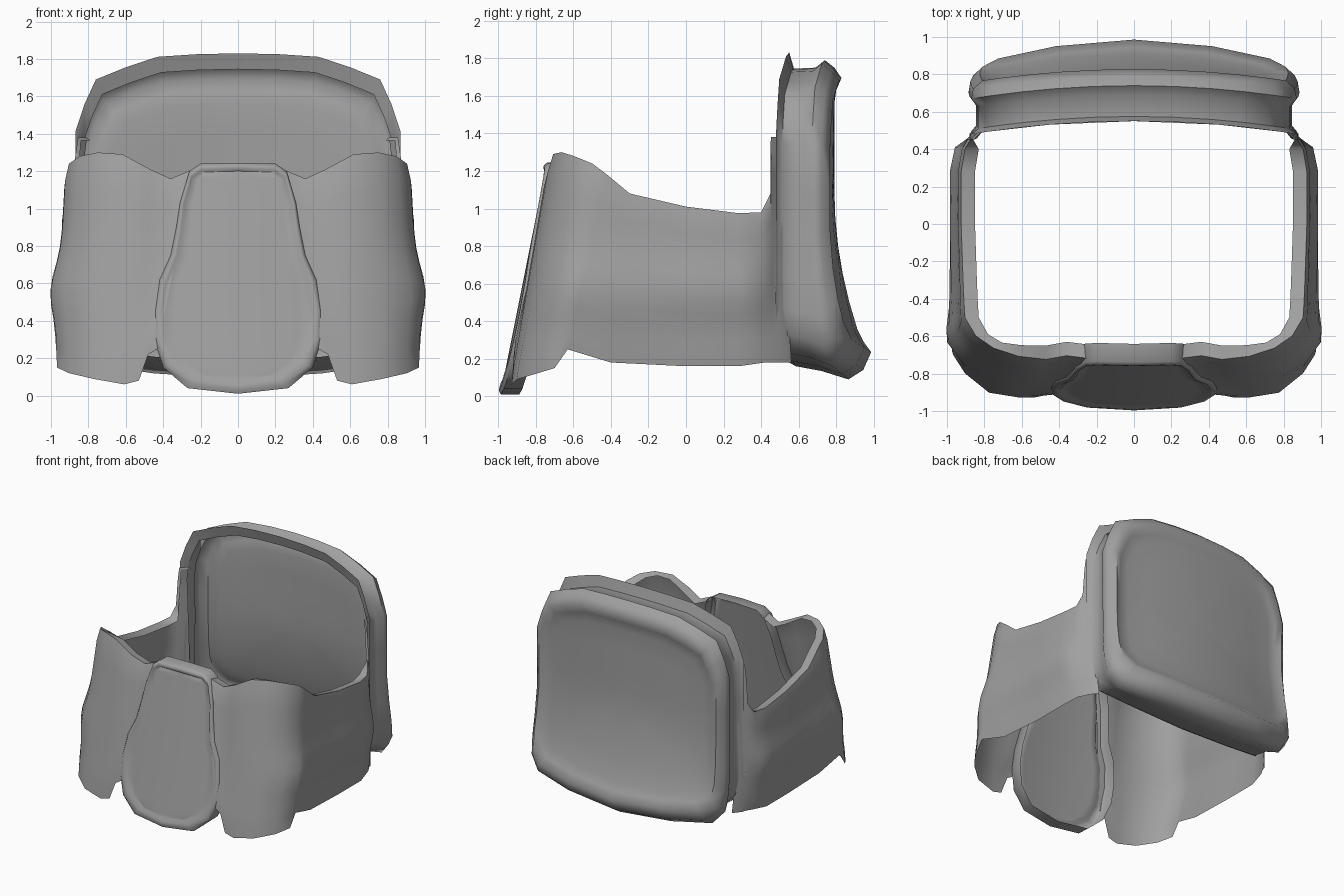
import bpy, bmesh, math

cube = bpy.data.objects.get("Cube")
if cube:
    bpy.data.objects.remove(cube)

grey = bpy.data.materials.new("matte_grey")
grey.use_nodes = True
COLOUR = (0.35, 0.35, 0.35, 1)
grey.diffuse_color = COLOUR
grey.node_tree.nodes["Principled BSDF"].inputs["Base Color"].default_value = COLOUR


def mirrored_sheet(name, rows, angle=60):
    """Skin rows of points that cover the left half, then mirror to the right."""
    bm = bmesh.new()
    grid = [[bm.verts.new(p) for p in row] for row in rows]
    for a, b in zip(grid, grid[1:]):
        for i in range(len(a) - 1):
            bm.faces.new((a[i], a[i + 1], b[i + 1], b[i]))
    bmesh.ops.remove_doubles(bm, verts=bm.verts, dist=0.0005)
    bmesh.ops.recalc_face_normals(bm, faces=bm.faces)
    mesh = bpy.data.meshes.new(name)
    bm.to_mesh(mesh)
    bm.free()
    mesh.materials.append(grey)
    ob = bpy.data.objects.new(name, mesh)
    bpy.context.collection.objects.link(ob)
    mod = ob.modifiers.new("mirror", "MIRROR")
    mod.use_clip = True
    bpy.ops.object.select_all(action="DESELECT")
    ob.select_set(True)
    bpy.context.view_layer.objects.active = ob
    bpy.ops.object.shade_smooth_by_angle(angle=math.radians(angle))
    return ob


# Wrap-around band with front pockets: each column runs from top to bottom
columns = [
    ((.24, -.735, 1.21), (.43, -.92, .25)),
    ((.36, -.72, 1.16), (.48, -.925, .22)),
    ((.47, -.74, 1.21), (.53, -.935, .08)),
    ((.62, -.72, 1.29), (.61, -.935, .06)),
    ((.76, -.67, 1.30), (.78, -.905, .09)),
    ((.86, -.60, 1.28), (.91, -.80, .12)),
    ((.92, -.50, 1.24), (.975, -.70, .15)),
    ((.925, -.42, 1.18), (.975, -.63, .25)),
    ((.93, -.30, 1.08), (.95, -.40, .18)),
    ((.94, 0, 1.01), (.94, 0, .16)),
    ((.94, .28, .975), (.94, .28, .16)),
    ((.92, .40, .98), (.91, .42, .18)),
    ((.89, .45, 1.08), (.88, .47, .18)),
    ((.87, .45, 1.38), (.87, .50, .18)),
    ((.82, .50, 1.38), (.82, .56, .18)),
]
ROWS = 12


def side_bulge(x, z):
    swell = math.exp(-((z - .56) / .17) ** 2)
    return .045 * swell * min(1, max(0, (x - .8) / .12))


band = []
for i, (top, bottom) in enumerate(columns):
    # lip turned inward along the top edge
    inward = min(1, max(0, (top[0] - .55) / .35))
    last = i > 11
    lip = (top[0] - (.03 if last else .09 * inward), top[1] + .09 * (1 - inward),
           top[2] - .015)
    column = [lip]
    for k in range(ROWS + 1):
        t = k / ROWS
        x, y, z = (a + (b - a) * t for a, b in zip(top, bottom))
        push = 0 if last else side_bulge(x, z)
        # rounded top and tucked bottom hem
        tuck = .016 if k == 0 else .008 if k == ROWS else 0
        column.append((x + push - tuck * inward, y + tuck * (1 - inward), z))
    band.append(column)
mirrored_sheet("waist_band", band)

# Front pouch: soft raised rim around a recessed panel, on a leaning plane
pouch_edge = [(0, 1.245), (.2, 1.24), (.26, 1.2), (.31, 1.03), (.33, .9), (.36, .75),
              (.42, .62), (.45, .45), (.45, .3), (.40, .15), (.27, .04), (0, .01)]
panel_edge = [(0, 1.2), (.2, 1.195), (.25, 1.16), (.285, 1.02), (.295, .9), (.315, .75),
              (.375, .6), (.395, .45), (.38, .3), (.32, .19), (.2, .11), (0, .08)]


def blend(a, b, t):
    return [(p[0] + (q[0] - p[0]) * t, p[1] + (q[1] - p[1]) * t) for p, q in zip(a, b)]


def on_front(outline, depth):
    return [(x, -.75 - .2 * (1.25 - z) + depth + .15 * x * x, z) for x, z in outline]


middle = [(0, z) for x, z in panel_edge]
pouch = [
    on_front(pouch_edge, .11),
    on_front(pouch_edge, .012),
    on_front(blend(pouch_edge, panel_edge, .3), -.003),
    on_front(blend(pouch_edge, panel_edge, .7), -.003),
    on_front(panel_edge, .01),
    on_front(blend(panel_edge, middle, .15), .01),
    on_front(blend(panel_edge, middle, .6), .01),
    on_front(middle, .01),
]
mirrored_sheet("front_pouch", pouch)

# Back plate: front flange, groove, rear flange and dished panel as one sheet
back_outline = [(0, 1.83), (.22, 1.825), (.43, 1.81), (.60, 1.75), (.76, 1.68), (.82, 1.54),
                (.87, 1.38), (.87, 1.1), (.87, .85), (.88, .6), (.885, .4), (.87, .25),
                (.78, .14), (.45, .09), (0, .06)]
HIGH, LOW, MID_Z = 1.83, .06, .95


def back_loop(side, top, bottom, depth, flare, scale=1):
    """Outline inset at the sides and top, with its own bottom height."""
    loop = []
    for x, z in back_outline:
        z = bottom + (z - LOW) / (HIGH - LOW) * (HIGH - top - bottom)
        x, z = x * (1 - side / .88) * scale, MID_Z + (z - MID_Z) * scale
        low = max(0, (1.1 - z) / .9)
        curve = .07 + .05 * flare * low
        loop.append((x, depth + .18 * flare * low ** 2 - curve * (x / .87) ** 2, z))
    return loop


back = [
    back_loop(0, 0, .18, .55, 0),
    back_loop(.04, .085, .16, .575, .05),
    back_loop(.04, .08, .135, .69, .15),
    back_loop(0, .04, .09, .74, .55),
    back_loop(.01, .08, .14, .79, .75),
    back_loop(.06, .135, .235, .828, .95),
    back_loop(.11, .20, .29, .80, 1),
    back_loop(.18, .27, .36, .79, 1),
]
back += [back_loop(.18, .27, .36, .79, 1, s) for s in (.75, .5, .25, 0)]
mirrored_sheet("back_plate", back)
